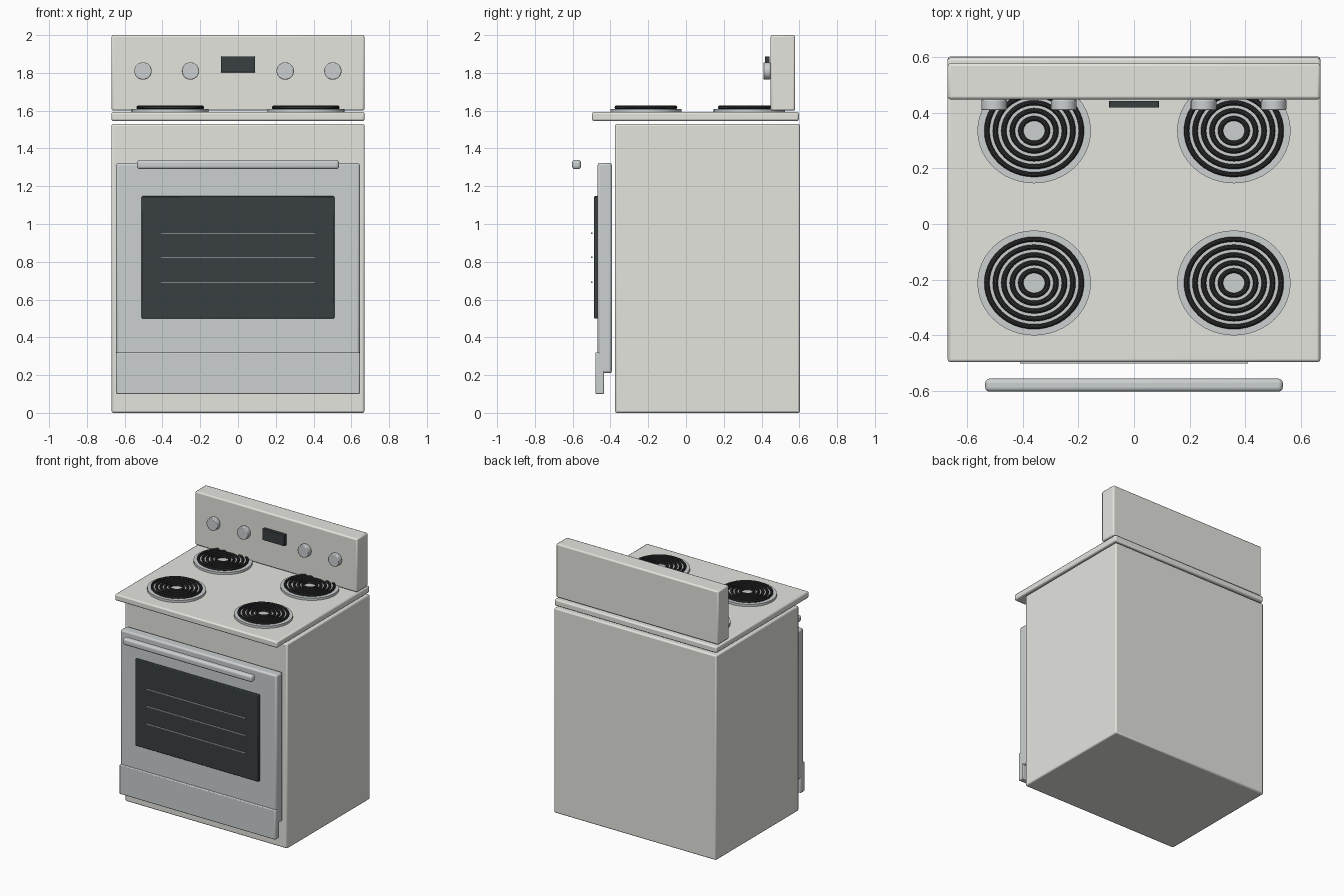
import bpy
from math import radians

if "Cube" in bpy.data.objects:
    bpy.data.objects.remove(bpy.data.objects["Cube"])


def material(name, rgb):
    m = bpy.data.materials.new(name)
    m.diffuse_color = (*rgb, 1)
    m.use_nodes = True
    m.node_tree.nodes["Principled BSDF"].inputs["Base Color"].default_value = m.diffuse_color
    return m


ENAMEL = material("enamel", (0.78, 0.78, 0.74))
STEEL = material("steel", (0.60, 0.63, 0.64))
DARK = material("dark_glass", (0.04, 0.05, 0.055))
COIL = material("coil_black", (0.03, 0.03, 0.03))


def finish(name, mat, bevel=0.0, segments=2):
    ob = bpy.context.object
    ob.name = name
    ob.data.materials.append(mat)
    if bevel:
        b = ob.modifiers.new("bevel", 'BEVEL')
        b.width, b.segments = bevel, segments
    bpy.ops.object.shade_smooth_by_angle(angle=radians(35))
    return ob


def box(name, x, y, z, mat, bevel=0.006, segments=2):
    """Bevelled box from (min, max) ranges."""
    r = (x, y, z)
    bpy.ops.mesh.primitive_cube_add(size=1, location=[(a + b) / 2 for a, b in r])
    bpy.context.object.scale = [b - a for a, b in r]
    bpy.ops.object.transform_apply(location=False, rotation=False, scale=True)
    return finish(name, mat, bevel, segments)


# Main shell, cooktop and control panel
box("oven_body", (-0.67, 0.67), (-0.376, 0.603), (0, 1.53), ENAMEL, 0.01)
box("cooktop", (-0.67, 0.67), (-0.497, 0.598), (1.545, 1.593), ENAMEL, 0.01)
box("control_panel", (-0.67, 0.67), (0.448, 0.578), (1.60, 2.0), ENAMEL, 0.01)

# Door, window, racks, drawer and handle
box("oven_door", (-0.645, 0.645), (-0.468, -0.392), (0.21, 1.323), STEEL, 0.012)
box("door_window", (-0.51, 0.51), (-0.487, -0.465), (0.50, 1.147), DARK, 0.005)
for i, z in enumerate((0.692, 0.823, 0.952)):
    box(f"rack_line_{i + 1}", (-0.41, 0.41), (-0.502, -0.494), (z - 0.004, z + 0.004), STEEL, 0)
box("drawer", (-0.645, 0.645), (-0.48, -0.434), (0.10, 0.32), STEEL, 0.006)
box("door_handle", (-0.535, 0.535), (-0.603, -0.556), (1.29, 1.34), STEEL, 0.016, 4)

# Knobs and display
for i, x in enumerate((-0.503, -0.252, 0.25, 0.502)):
    bpy.ops.mesh.primitive_cylinder_add(vertices=32, radius=0.046, depth=0.038,
                                        location=(x, 0.428, 1.81), rotation=(radians(90), 0, 0))
    finish(f"knob_{i + 1}", STEEL, 0.005)
box("display", (-0.09, 0.09), (0.418, 0.443), (1.803, 1.887), DARK, 0.002)

# Four slightly oval burners: drip pan with concentric coil rings
OVAL = (1, 0.925, 1)
for row, y in (("front", -0.212), ("rear", 0.335)):
    for side, x in (("left", -0.359), ("right", 0.359)):
        bpy.ops.mesh.primitive_cylinder_add(vertices=48, radius=0.204, depth=0.018,
                                            location=(x, y, 1.601))
        bpy.context.object.scale = OVAL
        finish(f"{row}_{side}_drip_pan", STEEL)
        for k in range(5):
            bpy.ops.mesh.primitive_torus_add(major_radius=0.048 + 0.0305 * k, minor_radius=0.0095,
                                             major_segments=48, minor_segments=10,
                                             location=(x, y, 1.617))
            bpy.context.object.scale = OVAL
            finish(f"{row}_{side}_coil_{k + 1}", COIL)
